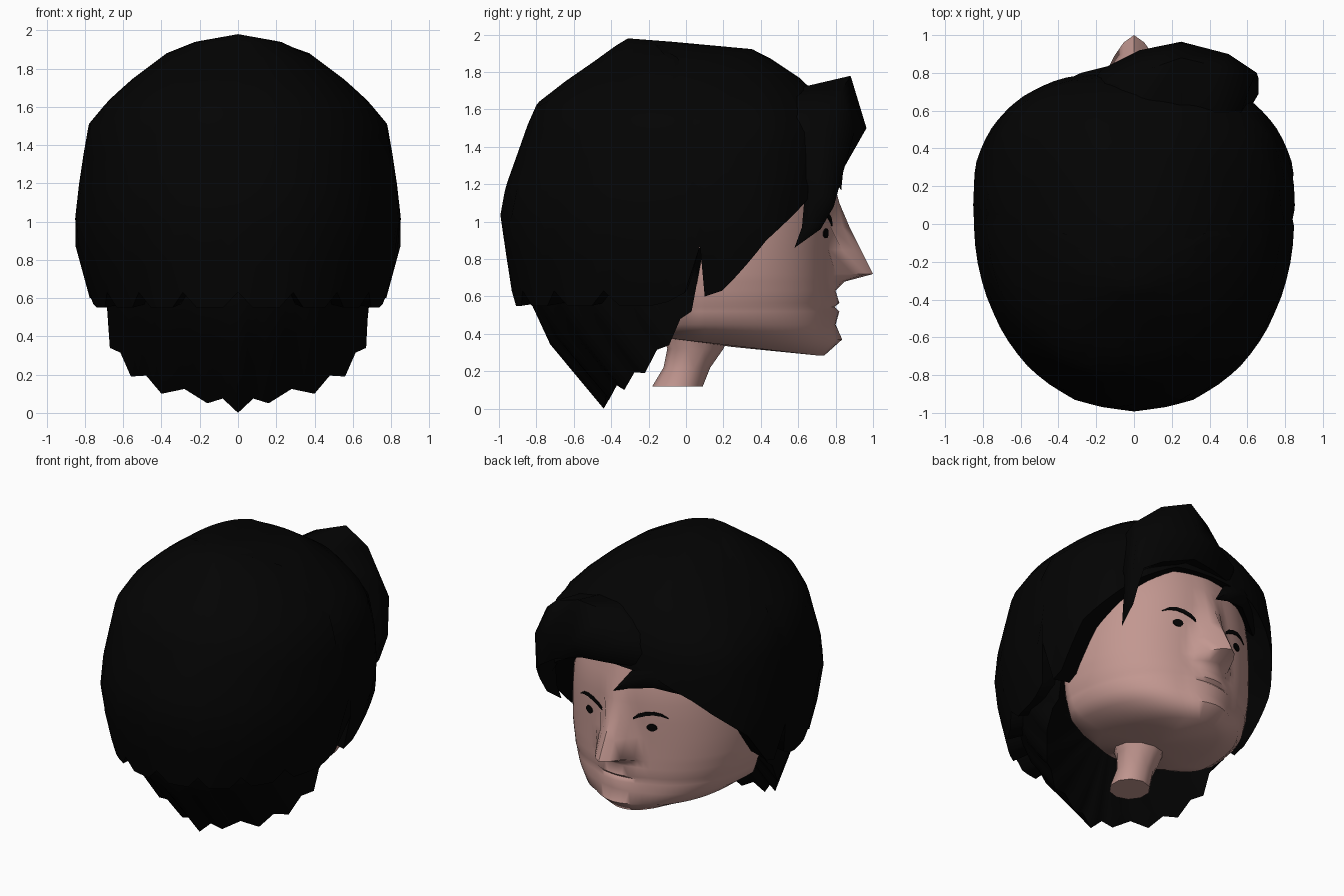
import bpy, bmesh, math
from mathutils import Vector


def material(name, rgb):
    m = bpy.data.materials.new(name)
    m.diffuse_color = (*rgb, 1)
    return m


BLACK = material("hair black", (0.001, 0.001, 0.001))
SKIN = material("skin pink", (0.54, 0.31, 0.28))


def loft(name, rows, mat, closed=True, start=None, end=None, smooth=60):
    """Skin rows of points; optional fan points close the two ends."""
    bm = bmesh.new()
    vr = [[bm.verts.new(p) for p in r] for r in rows]
    n = len(vr[0])
    last = n if closed else n - 1
    for a, b in zip(vr, vr[1:]):
        for i in range(last):
            j = (i + 1) % n
            bm.faces.new((a[i], a[j], b[j], b[i]))
    for tip, r in ((start, vr[0]), (end, vr[-1])):
        if tip is not None:
            t = bm.verts.new(tip)
            for i in range(last):
                bm.faces.new((r[i], r[(i + 1) % n], t))
    bmesh.ops.recalc_face_normals(bm, faces=bm.faces)
    me = bpy.data.meshes.new(name)
    bm.to_mesh(me)
    bm.free()
    me.materials.append(mat)
    ob = bpy.data.objects.new(name, me)
    bpy.context.collection.objects.link(ob)
    bpy.ops.object.select_all(action='DESELECT')
    bpy.context.view_layer.objects.active = ob
    ob.select_set(True)
    bpy.ops.object.shade_smooth_by_angle(angle=math.radians(smooth))
    return ob


def lookup(table, k):
    """Linear interpolation in a table sorted by rising first column."""
    if k <= table[0][0]:
        return table[0][1:]
    for a, b in zip(table, table[1:]):
        if k <= b[0]:
            f = (k - a[0]) / (b[0] - a[0])
            return [p + (q - p) * f for p, q in zip(a[1:], b[1:])]
    return table[-1][1:]


def spow(v, e):
    return math.copysign(abs(v) ** e, v)


# Face: z, centre-line y, half width of nose or lips, face y, half width
FACE = [
    (0.285, 0.74, 0.15, 0.72, 0.33), (0.37, 0.835, 0.19, 0.79, 0.52),
    (0.45, 0.80, 0.19, 0.78, 0.59), (0.52, 0.82, 0.20, 0.78, 0.615),
    (0.545, 0.795, 0.20, 0.775, 0.62), (0.565, 0.82, 0.20, 0.78, 0.63),
    (0.63, 0.80, 0.14, 0.78, 0.64), (0.68, 0.85, 0.15, 0.78, 0.65),
    (0.72, 1.0, 0.165, 0.78, 0.655), (0.85, 0.935, 0.14, 0.78, 0.66),
    (0.97, 0.875, 0.10, 0.785, 0.655), (1.10, 0.82, 0.12, 0.785, 0.645),
    (1.25, 0.78, 0.10, 0.775, 0.62), (1.5, 0.70, 0.10, 0.70, 0.52)]
EXP = 2.2


def face_y(x, z):
    yn, nw, yf, w = lookup(FACE, z)
    y = 0.1 + (yf - 0.1) * max(0, 1 - abs(x / w) ** EXP) ** (1 / EXP)
    return y + (yn - yf) * max(0, 1 - abs(x / nw) ** 1.6)


rows = []
for z, yn, nw, yf, w in FACE:
    row = []
    for i in range(96):
        t = math.tau * i / 96
        x = w * spow(math.sin(t), 2 / EXP)
        y = face_y(x, z) if math.cos(t) >= 0 else 0.1 + 0.25 * math.cos(t)
        # the jaw line rises towards the back
        rise = max(0, 0.45 - z) * 0.7 * max(0, 0.7 - y)
        row.append((x, y, z + rise))
    rows.append(row)
loft("face", rows, SKIN, start=(0, 0.25, 0.33), end=(0, 0.2, 1.6), smooth=60)

# Neck
rows = [[(r * math.sin(math.tau * i / 10), cy + r * math.cos(math.tau * i / 10), z)
         for i in range(10)]
        for z, cy, r in ((0.12, -0.045, 0.135), (0.22, 0.005, 0.125),
                         (0.32, 0.05, 0.15), (0.45, 0.06, 0.2))]
loft("neck", rows, SKIN, start=(0, -0.045, 0.12), end=(0, 0.06, 0.45))

# Eyes and eyebrows: thin plates lying on the face
for side, label in ((1, "right"), (-1, "left")):
    def plate_rows(outline):
        return [[(side * x, face_y(x, z) + d, z) for x, z in outline] for d in (-0.002, 0.007)]

    eye = [(0.25 + 0.033 * math.cos(a), 0.937 + 0.026 * math.sin(a))
           for a in (math.tau * i / 14 for i in range(14))]
    loft(label + "_eye", plate_rows(eye), BLACK, end=(side * 0.25, face_y(0.25, 0.937) + 0.008, 0.937))
    spine = [(0.125, 0.985, 0.008), (0.16, 1.01, 0.014), (0.21, 1.03, 0.014),
             (0.26, 1.04, 0.012), (0.31, 1.033, 0.009), (0.35, 1.012, 0.002)]
    rows = [[(side * x, face_y(x, z + s * h) + d, z + s * h)
             for s, d in ((-1, -0.002), (-1, 0.007), (1, 0.007), (1, -0.002))]
            for x, z, h in spine]
    loft(label + "_eyebrow", rows, BLACK)

# Main hair cap: z, half width, back y, front y, y of widest point
CAP = [(0.5, 0.75, -0.90, 0.70, 0.1), (0.62, 0.78, -0.93, 0.70, 0.1),
       (0.91, 0.86, -0.975, 0.74, 0.1), (1.09, 0.845, -1.0, 0.79, 0.1),
       (1.28, 0.82, -0.93, 0.81, 0.1), (1.51, 0.78, -0.85, 0.79, 0.08),
       (1.63, 0.68, -0.80, 0.73, 0.04), (1.74, 0.56, -0.66, 0.65, 0.0),
       (1.92, 0.32, -0.40, 0.38, -0.05), (1.98, 0.02, -0.33, -0.27, -0.3)]
# Hairline height by angle from the face direction
HAIRLINE = [(0, 1.35), (15, 1.33), (36, 1.18), (65, 0.90), (85, 0.63),
            (90, 0.60), (91, 0.87), (95, 0.62), (100, 0.57)]


def cap_point(deg, z):
    w, yb, yf, cy = lookup(CAP, z)
    t = math.radians(deg)
    front = math.cos(t) > 0
    e = 2 / 2.6 if front else 2 / 2.15
    reach = yf - cy if front else cy - yb
    return Vector((w * spow(math.sin(t), e), cy + reach * spow(math.cos(t), e), z))


rows = [[] for _ in range(11)]
for deg in sorted([*range(0, 360, 5), 91, 269]):
    a = min(deg, 360 - deg)
    low = lookup(HAIRLINE, a)[0] if a <= 100 else 0.55 + 0.08 * (a % 20 == 0)
    for r, f in enumerate((0.03, 0.09, 0.17, 0.25, 0.34, 0.45, 0.57, 0.7, 0.85, 1)):
        rows[r].append(cap_point(deg, 1.98 + (low - 1.98) * f))
    p = rows[9][-1]
    rows[10].append((p.x * 0.8, 0.1 + (p.y - 0.1) * 0.8, p.z + 0.03))
loft("hair_cap", rows, BLACK, start=(0, -0.31, 1.98), end=(0, 0, 0.95))

# Lower back hair with jagged tips: rim points from back centre to ear
RIM = [(0, 0, -0.44, 0), (1, 0.16, -0.41, 0.05), (2, 0.40, -0.33, 0.10),
       (3, 0.56, -0.22, 0.19), (4, 0.67, -0.09, 0.34), (5, 0.67, 0.03, 0.52),
       (6, 0.67, 0.09, 0.84)]
rows = [[] for _ in range(5)]
for k in range(-24, 25):
    s = abs(k) / 4
    side = -1 if k < 0 else 1
    x, y, z = lookup(RIM, s)
    if s < 5:
        z += (0, 0.025, 0.05, 0.025)[abs(k) % 4]
    rim = Vector((x * side, y, z))
    p = math.radians(90 * s / 6)
    top = Vector((0.74 * math.sin(p) * side, 0.08 - 0.96 * math.cos(p), 0.86))
    out = Vector((math.sin(p) * side * 0.7, -math.cos(p), 0)) * (0.11 * (1 - s / 6))
    rows[0].append(top)
    rows[1].append(top.lerp(rim, 0.33) + out * 0.9)
    rows[2].append(top.lerp(rim, 0.6) + out)
    rows[3].append(rim)
    rows[4].append((rim.x * 0.9, rim.y * 0.9 - 0.01, rim.z + 0.06))
loft("back_hair", rows, BLACK, closed=False, end=(0, -0.2, 0.75))

# Swept fringe over one side of the forehead, ending in a pointed lock
fringe = [
    [(-0.20, 0.60, 1.58), (-0.17, 0.74, 1.58), (-0.17, 0.82, 1.48), (-0.15, 0.79, 1.37), (-0.15, 0.65, 1.4)],
    [(0.03, 0.58, 1.70), (0.05, 0.81, 1.72), (0.03, 0.92, 1.50), (0.04, 0.85, 1.37), (0.05, 0.65, 1.4)],
    [(0.25, 0.58, 1.71), (0.25, 0.88, 1.78), (0.25, 0.965, 1.50), (0.22, 0.88, 1.37), (0.22, 0.65, 1.4)],
    [(0.42, 0.52, 1.66), (0.46, 0.83, 1.70), (0.50, 0.90, 1.48), (0.46, 0.84, 1.28), (0.42, 0.60, 1.3)],
    [(0.52, 0.45, 1.55), (0.61, 0.72, 1.57), (0.65, 0.80, 1.40), (0.60, 0.82, 1.19), (0.55, 0.55, 1.25)],
    [(0.60, 0.64, 1.20), (0.66, 0.69, 1.15), (0.66, 0.77, 1.13), (0.62, 0.79, 1.08), (0.59, 0.70, 1.09)],
    [(0.60, 0.62, 0.97), (0.63, 0.64, 0.97), (0.64, 0.70, 0.98), (0.61, 0.72, 0.96), (0.59, 0.66, 0.95)]]
loft("fringe", fringe, BLACK, start=(-0.27, 0.68, 1.45), end=(0.59, 0.58, 0.86))

# Small lock crossing the middle of the forehead
lock = [
    [(-0.50, 0.62, 1.42), (-0.52, 0.69, 1.30), (-0.50, 0.62, 1.17), (-0.45, 0.5, 1.3)],
    [(-0.28, 0.72, 1.50), (-0.28, 0.80, 1.34), (-0.28, 0.77, 1.24), (-0.26, 0.6, 1.3)],
    [(-0.12, 0.77, 1.34), (-0.12, 0.84, 1.27), (-0.12, 0.81, 1.21), (-0.12, 0.74, 1.27)]]
loft("forehead_lock", lock, BLACK, start=(-0.6, 0.5, 1.25), end=(0.0, 0.83, 1.17))
